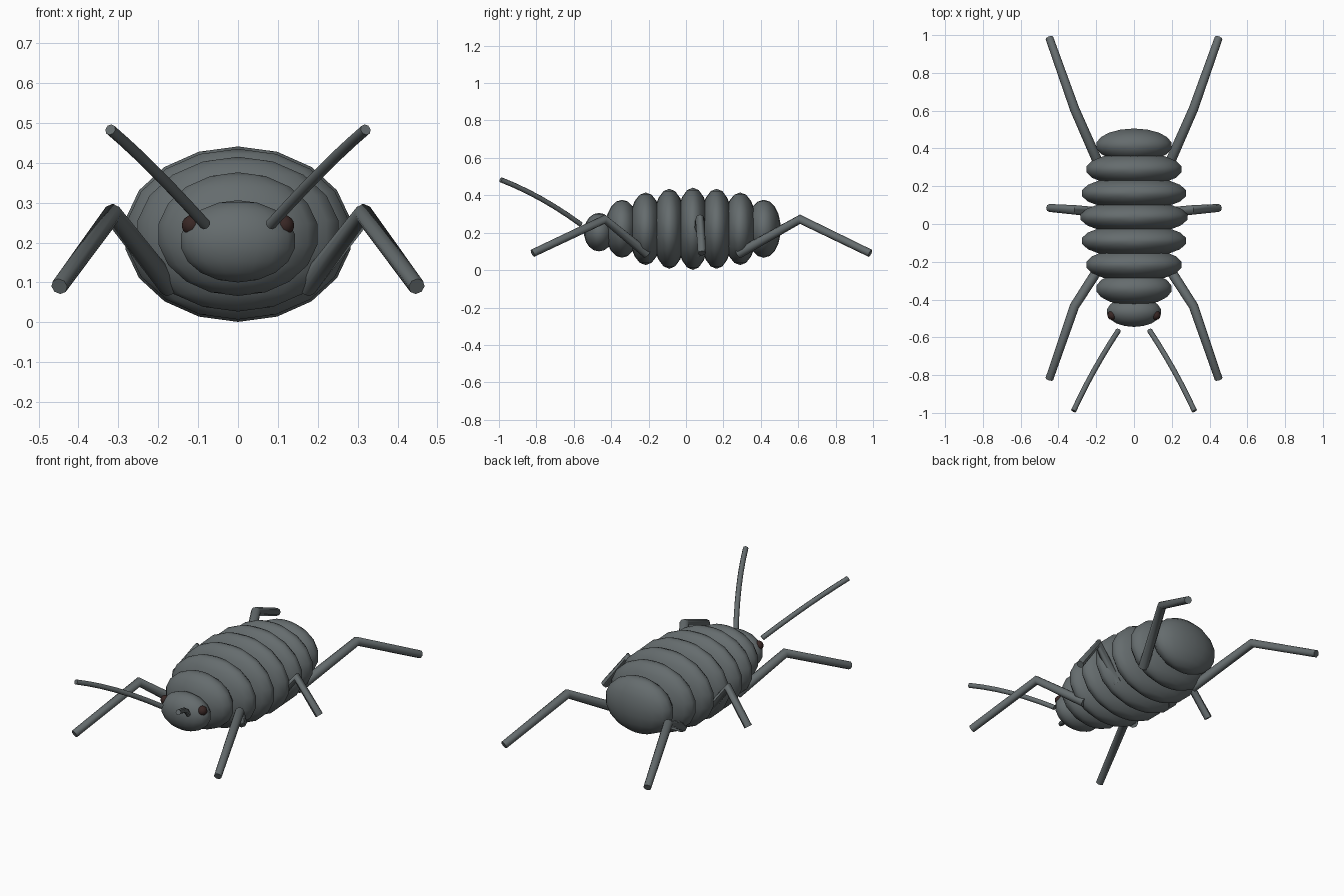
import bpy, math

if "Cube" in bpy.data.objects:
    bpy.data.objects.remove(bpy.data.objects["Cube"])


def material(name, rgb):
    m = bpy.data.materials.new(name)
    m.diffuse_color = (*rgb, 1)
    m.use_nodes = True
    m.node_tree.nodes["Principled BSDF"].inputs["Base Color"].default_value = m.diffuse_color
    return m


SHELL = material("slate grey", (0.13, 0.15, 0.155))
EYE = material("dark brown", (0.04, 0.02, 0.018))


def ellipsoid(name, loc, radii, mat, segs=18, rings=9):
    bpy.ops.mesh.primitive_uv_sphere_add(segments=segs, ring_count=rings, radius=1, location=loc)
    o = bpy.context.object
    o.name = name
    o.scale = radii
    bpy.ops.object.transform_apply(location=False, rotation=False, scale=True)
    bpy.ops.object.shade_smooth()
    o.data.materials.append(mat)
    return o


def tube(name, points, radii, mat):
    """Eight-sided tapered tube through the points."""
    cu = bpy.data.curves.new(name, 'CURVE')
    cu.dimensions = '3D'
    cu.bevel_depth = 1.0
    cu.bevel_resolution = 2
    cu.use_fill_caps = True
    sp = cu.splines.new('POLY')
    sp.points.add(len(points) - 1)
    for p, co, r in zip(sp.points, points, radii):
        p.co = (*co, 1)
        p.radius = r
    o = bpy.data.objects.new(name, cu)
    bpy.context.collection.objects.link(o)
    bpy.ops.object.select_all(action='DESELECT')
    o.select_set(True)
    bpy.context.view_layer.objects.active = o
    bpy.ops.object.convert(target='MESH')
    o = bpy.context.object
    o.name = name
    o.data.materials.clear()
    o.data.materials.append(mat)
    bpy.ops.object.shade_smooth_by_angle(angle=math.radians(50))
    return o


# Body rings, widest in the middle
sizes = [(0.205, 0.155), (0.26, 0.194), (0.285, 0.214), (0.291, 0.22)]
for i in range(7):
    rx, rz = sizes[min(i, 6 - i)]
    ellipsoid(f"body_segment_{i + 1}", (0, -0.342 + 0.1263 * i, 0.221), (rx, 0.091, rz), SHELL)

# Head
ellipsoid("head", (0, -0.465, 0.203), (0.147, 0.081, 0.103), SHELL)

# Legs: root y, knee y, tip y
legs = {"front": (-0.21, -0.435, -0.82), "middle": (0.06, 0.075, 0.085), "rear": (0.28, 0.61, 0.985)}

for side, s in (("right", 1), ("left", -1)):
    ellipsoid(f"{side}_eye", (s * 0.115, -0.483, 0.243), (0.026, 0.026, 0.026), EYE, 12, 8)
    for name, (y0, y1, y2) in legs.items():
        tube(f"{side}_{name}_leg",
             [(s * 0.17, y0, 0.088), (s * 0.315, y1, 0.272), (s * 0.448, y2, 0.09)],
             (0.027, 0.025, 0.021), SHELL)

    # Antenna: a gently bowed arc
    a, b, c = (0.082, -0.563, 0.245), (0.222, -0.775, 0.40), (0.32, -0.99, 0.483)
    pts = []
    for k in range(7):
        t = k / 6
        x, y, z = ((1 - t) ** 2 * p + 2 * t * (1 - t) * q + t * t * r for p, q, r in zip(a, b, c))
        pts.append((s * x, y, z))
    tube(f"{side}_antenna", pts, [0.014] * 7, SHELL)
